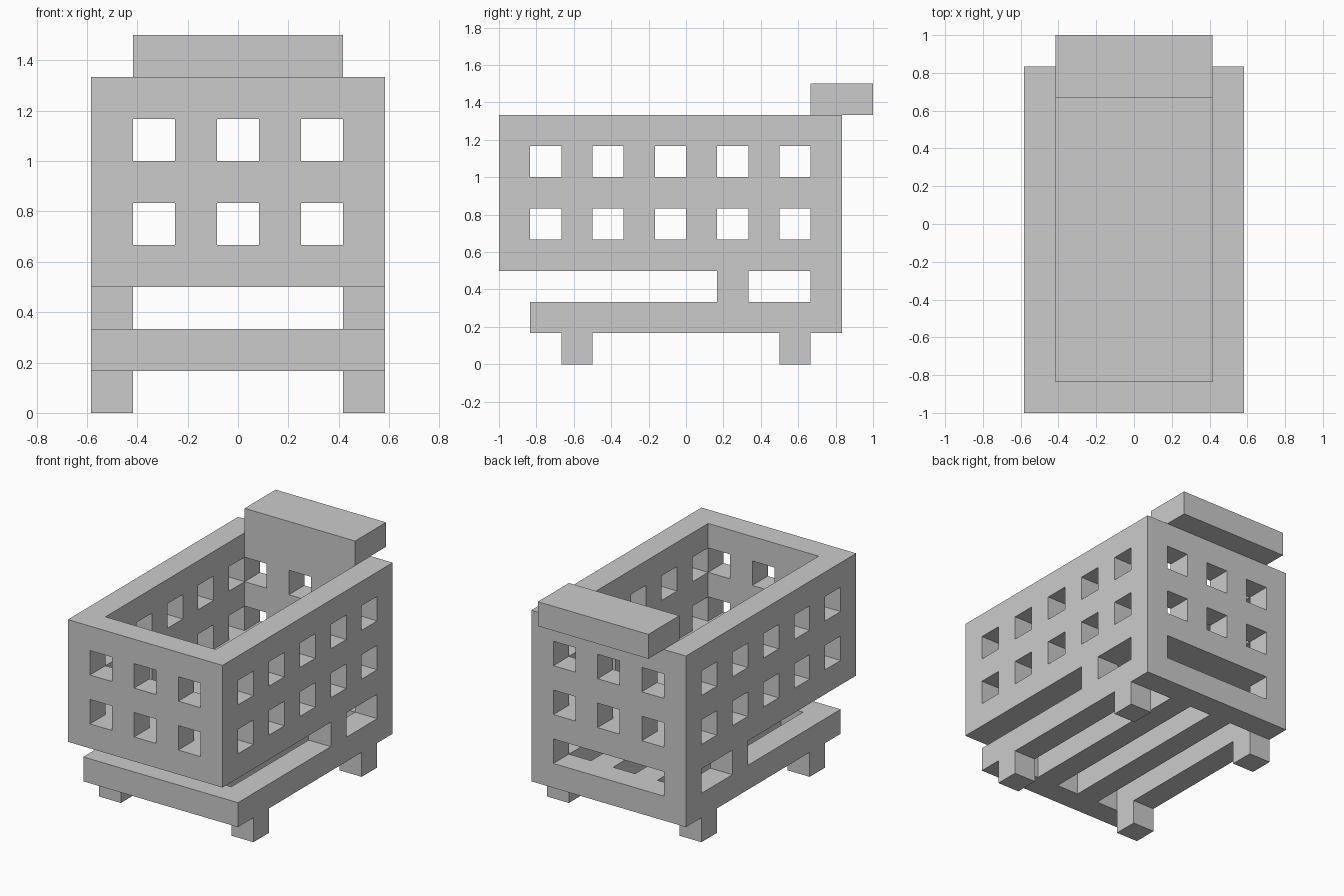
import bpy, bmesh
from mathutils import Matrix

if "Cube" in bpy.data.objects:
    bpy.data.objects.remove(bpy.data.objects["Cube"])

U = 1 / 6  # everything is laid out on a grid of 1/6 unit


def boxes(name, spans):
    """One object made of boxes, each ((x0, x1), (y0, y1), (z0, z1)) in grid units."""
    bm = bmesh.new()
    for span in spans:
        size = [b - a for a, b in span]
        mid = [(a + b) / 2 for a, b in span]
        bmesh.ops.create_cube(bm, size=1, matrix=Matrix.Translation(mid) @ Matrix.Diagonal((*size, 1)))
    me = bpy.data.meshes.new(name)
    bm.to_mesh(me)
    bm.free()
    ob = bpy.data.objects.new(name, me)
    bpy.context.collection.objects.link(ob)
    return ob


def cut(ob, spans):
    """Subtract boxes from an object and discard the cutter."""
    cutter = boxes("cutter", spans)
    cutter.hide_render = True
    mod = ob.modifiers.new("cut", "BOOLEAN")
    mod.operation, mod.solver, mod.object = "DIFFERENCE", "EXACT", cutter
    bpy.context.view_layer.objects.active = ob
    bpy.ops.object.modifier_apply(modifier=mod.name)
    bpy.data.objects.remove(cutter)


def both_sides(ys, zs):
    return [((s * 3 - .5, s * 3 + .5), ys, zs) for s in (-1, 1)]


# Basket: open box with a solid floor and two rows of square holes all round
basket = boxes("basket", [((-3.5, 3.5), (-6, 5), (3, 8))])
cut(basket, [((-2.5, 2.5), (-5, 4), (4, 9))])
rows = [(4, 5), (6, 7)]
cut(basket, [((-5, 5), (y, y + 1), z) for y in (-5, -3, -1, 1, 3) for z in rows])
cut(basket, [((x - .5, x + .5), (-8, 7), z) for x in (-2, 0, 2) for z in rows])

# Lower rack: flat frame with three lengthwise slots
rack = boxes("lower_rack", [((-3.5, 3.5), (-5, 5), (1, 2))])
cut(rack, [((x - .5, x + .5), (-4, 4), (0, 3)) for x in (-2, 0, 2)])

# Posts between rack and basket, wheel blocks, and push handle
boxes("middle_posts", both_sides((1, 2), (2, 3)))
boxes("rear_posts", both_sides((4, 5), (2, 3)))
boxes("front_wheels", both_sides((-4, -3), (0, 1)))
boxes("rear_wheels", both_sides((3, 4), (0, 1)))
boxes("handle", [((-2.5, 2.5), (4, 6), (8, 9))])

# Grid units to final size
for ob in bpy.context.collection.objects:
    ob.data.transform(Matrix.Scale(U, 4))
